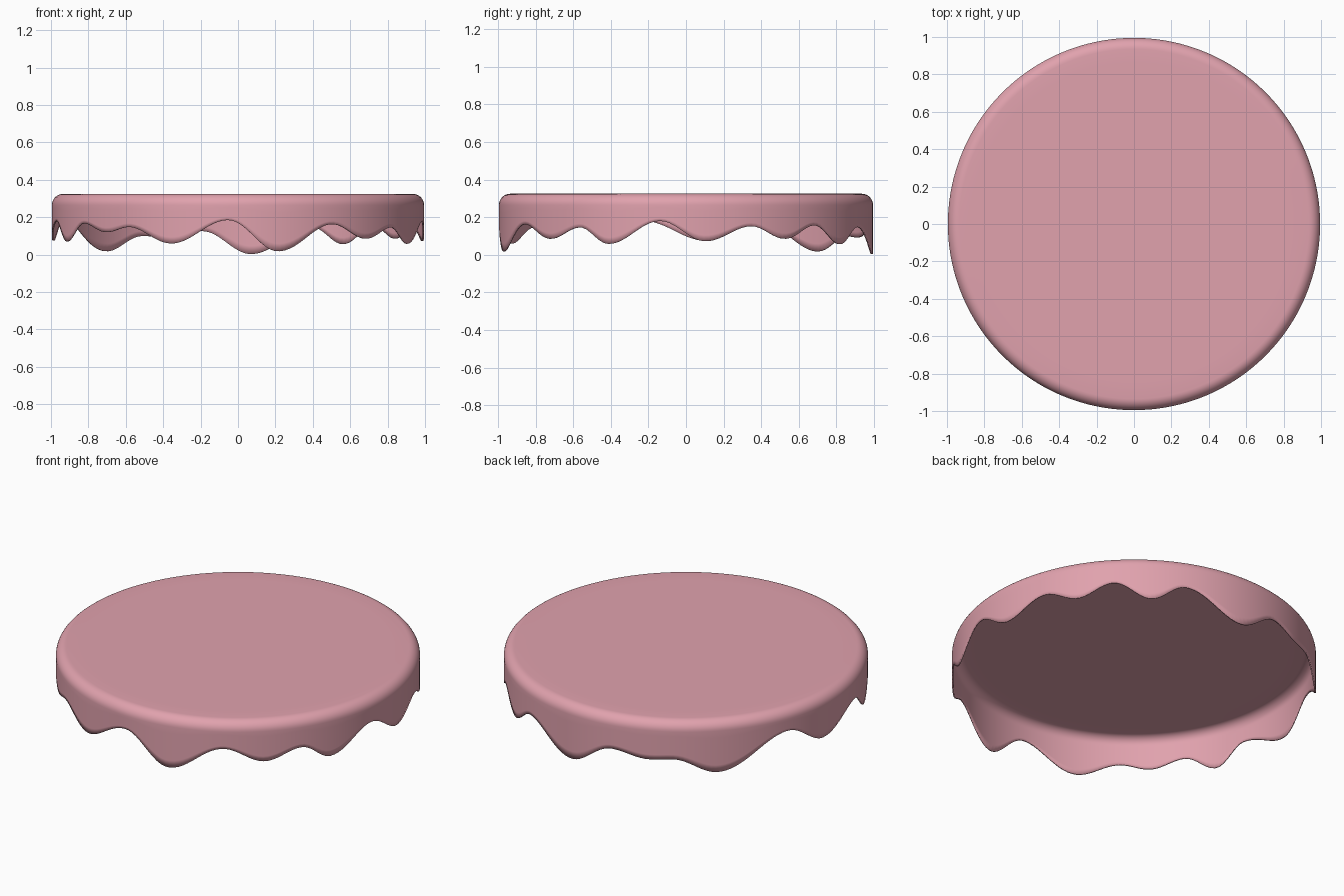
import bpy, bmesh, math

if "Cube" in bpy.data.objects:
    bpy.data.objects.remove(bpy.data.objects["Cube"])

# hem extremes: angle from the front (towards +x) in degrees, height
HEM = [(-77, .18), (-67, .07), (-56, .168), (-45, .12), (-36, .148), (-21, .06),
       (-3, .185), (12.5, .018), (30.5, .163), (43.5, .085), (55.5, .146),
       (65.5, .058), (82, .18), (96, .072), (110.5, .152), (122, .085),
       (133.5, .157), (145.5, .056), (156.5, .148), (176, .003), (191, .126),
       (203, .092), (211, .1), (225, .018), (249, .195), (264, .075), (283, .18)]
SEG, TOP, R, FILLET = 240, .325, .995, .06


def hem_height(a):
    for (a0, z0), (a1, z1) in zip(HEM, HEM[1:]):
        if a0 <= a <= a1:
            t = (1 - math.cos(math.pi * (a - a0) / (a1 - a0))) / 2
            return z0 + (z1 - z0) * t


# profile from the top centre, over the rounded rim, down to the wavy hem
def profile(a):
    pts = [(r, TOP) for r in (.3, .6, .85)]
    for i in range(9):
        t = math.pi / 2 * i / 8
        pts.append((R - FILLET + FILLET * math.sin(t), TOP - FILLET + FILLET * math.cos(t)))
    low, high = hem_height(a), TOP - FILLET
    pts += [(R, high + (low - high) * i / 6) for i in range(1, 7)]
    return pts


bm = bmesh.new()
centre = bm.verts.new((0, 0, TOP))
cols = []
for s in range(SEG):
    a = -77 + 360 * s / SEG
    t = math.radians(a)
    cols.append([bm.verts.new((r * math.sin(t), -r * math.cos(t), z)) for r, z in profile(a)])
for s in range(SEG):
    c, d = cols[s], cols[(s + 1) % SEG]
    bm.faces.new((centre, c[0], d[0]))
    for i in range(len(c) - 1):
        bm.faces.new((c[i], c[i + 1], d[i + 1], d[i]))
for f in bm.faces:
    f.smooth = True
me = bpy.data.meshes.new("icing_cap")
bm.to_mesh(me)
bm.free()
icing = bpy.data.objects.new("icing_cap", me)
bpy.context.collection.objects.link(icing)

# thin sheet of icing
sol = icing.modifiers.new("thickness", 'SOLIDIFY')
sol.thickness = .008
sol.offset = -1

mat = bpy.data.materials.new("pink_icing")
mat.diffuse_color = (.75, .36, .42, 1)
mat.use_nodes = True
mat.node_tree.nodes["Principled BSDF"].inputs["Base Color"].default_value = mat.diffuse_color
me.materials.append(mat)
